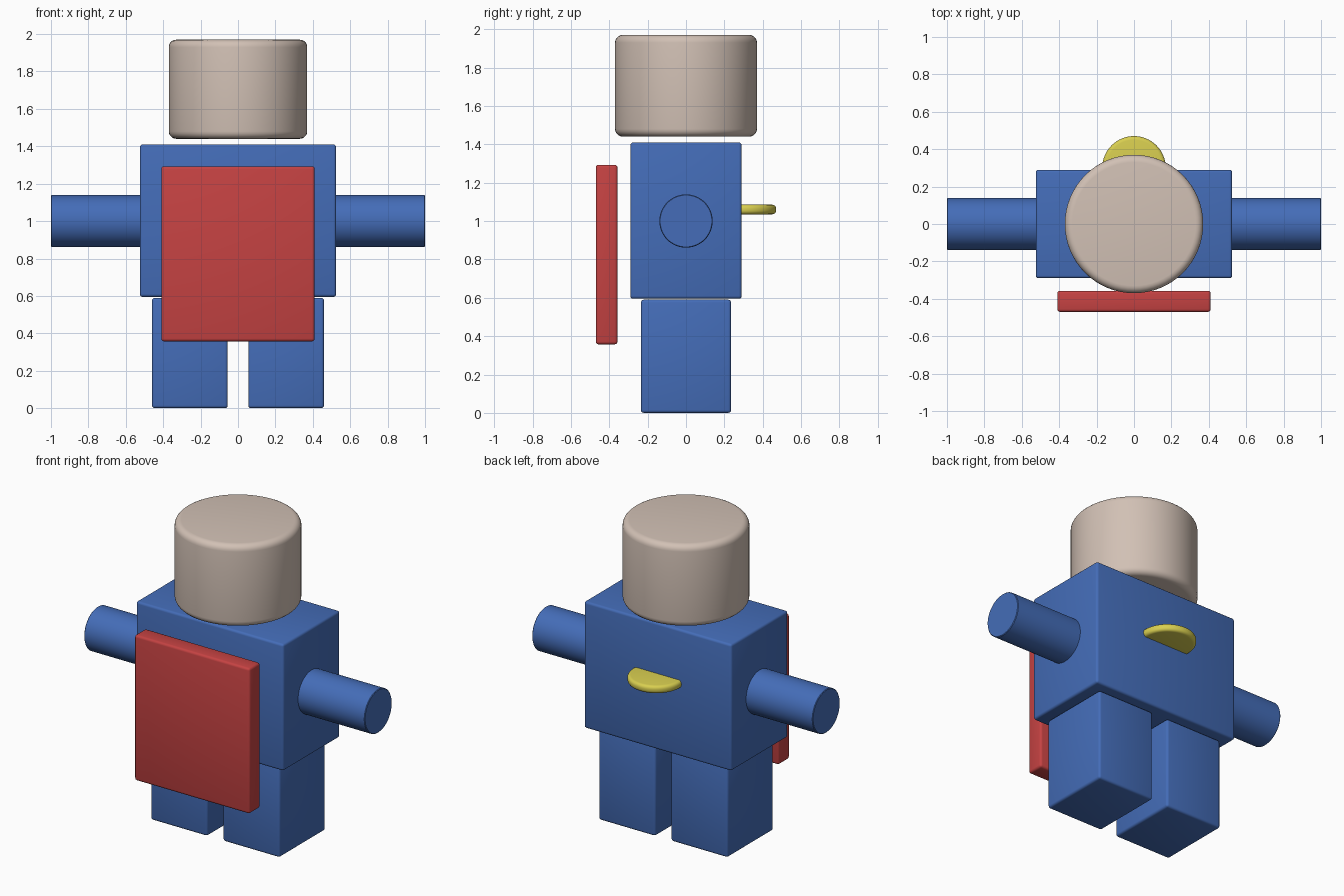
import bpy
import math

default = bpy.data.objects.get("Cube")
if default:
    bpy.data.objects.remove(default, do_unlink=True)


def material(name, rgb):
    mat = bpy.data.materials.new(name)
    mat.use_nodes = True
    colour = (*rgb, 1)
    mat.diffuse_color = colour
    mat.node_tree.nodes["Principled BSDF"].inputs["Base Color"].default_value = colour
    return mat


blue = material("blue", (0.058, 0.152, 0.48))
red = material("red", (0.56, 0.055, 0.055))
beige = material("beige", (0.64, 0.53, 0.46))
yellow = material("yellow", (0.69, 0.62, 0.08))


def finish(name, mat, bevel, segments):
    """Name, colour, round the edges and smooth the active object."""
    obj = bpy.context.object
    obj.name = name
    obj.data.materials.append(mat)
    mod = obj.modifiers.new("Rounded edges", "BEVEL")
    mod.width = bevel
    mod.segments = segments
    mod.limit_method = "ANGLE"
    mod.angle_limit = math.radians(40)
    bpy.ops.object.modifier_apply(modifier=mod.name)
    bpy.ops.object.shade_smooth_by_angle(angle=math.radians(35))
    return obj


def box(name, low, high, mat, bevel=0.015):
    centre = [(a + b) / 2 for a, b in zip(low, high)]
    bpy.ops.mesh.primitive_cube_add(size=1, location=centre)
    bpy.context.object.scale = [b - a for a, b in zip(low, high)]
    bpy.ops.object.transform_apply(location=False, rotation=False, scale=True)
    return finish(name, mat, bevel, 3)


def drum(name, centre, radius, depth, mat, bevel, segments=4, turn=0):
    bpy.ops.mesh.primitive_cylinder_add(
        vertices=64, radius=radius, depth=depth, location=centre, rotation=(0, turn, 0))
    return finish(name, mat, bevel, segments)


# Body and head
box("torso", (-0.525, -0.29, 0.595), (0.525, 0.29, 1.41), blue)
drum("head", (0, 0, 1.705), 0.37, 0.53, beige, 0.04, 5)

# Arms and legs, one per side
for side, sign in (("left", 1), ("right", -1)):
    drum(side + "_arm", (sign * 0.75, 0, 1.0), 0.139, 0.5, blue, 0.004, 1, math.pi / 2)
    inner, outer = sorted((sign * 0.055, sign * 0.46))
    box(side + "_leg", (inner, -0.235, 0), (outer, 0.235, 0.59), blue)

# Floating chest panel and the round tail half sunk into the back
box("chest_panel", (-0.41, -0.47, 0.357), (0.41, -0.357, 1.293), red)
drum("tail_disc", (0, 0.3, 1.06), 0.17, 0.05, yellow, 0.02)
